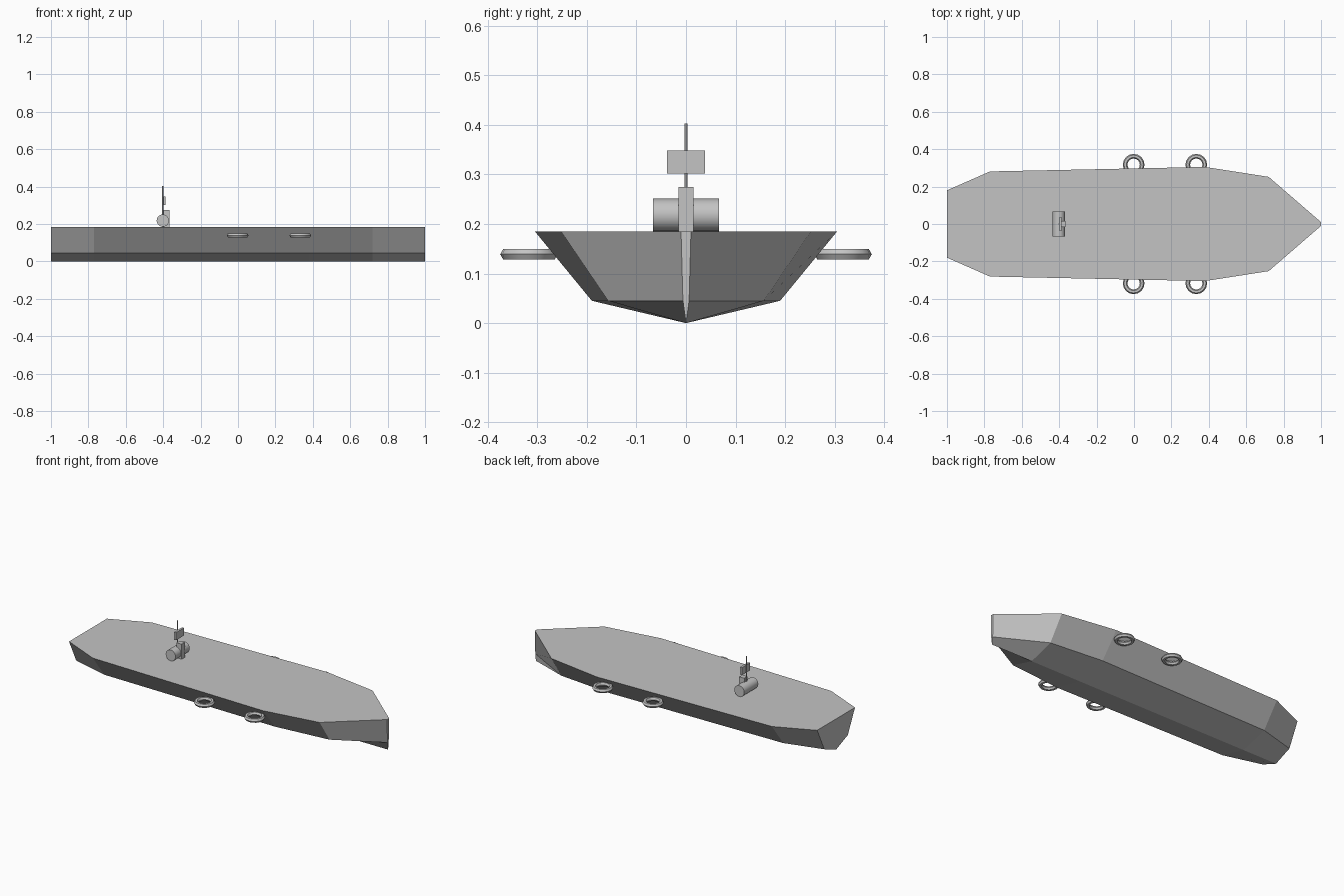
import bpy
import bmesh
from math import pi

cube = bpy.data.objects.get("Cube")
if cube:
    bpy.data.objects.remove(cube, do_unlink=True)

# Single painted-metal grey
grey = bpy.data.materials.new("plain grey")
grey.use_nodes = True
grey.diffuse_color = (0.55, 0.55, 0.55, 1)
grey.node_tree.nodes["Principled BSDF"].inputs["Base Color"].default_value = grey.diffuse_color

DECK_Z = 0.185
CHINE_Z = 0.045
CHINE_RATIO = 0.623


def finish(obj, name, smooth=False):
    obj.name = name
    obj.data.name = name
    obj.data.materials.append(grey)
    if smooth:
        bpy.ops.object.shade_smooth_by_angle(angle=pi / 4)
    return obj


def box(name, center, size):
    bpy.ops.mesh.primitive_cube_add(size=1, location=center)
    obj = bpy.context.object
    obj.scale = size
    bpy.ops.object.transform_apply(location=False, rotation=False, scale=True)
    return finish(obj, name)


def cylinder(name, center, radius, depth, sides, rotation=(0, 0, 0)):
    bpy.ops.mesh.primitive_cylinder_add(vertices=sides, radius=radius, depth=depth,
                                        location=center, rotation=rotation)
    return finish(bpy.context.object, name, smooth=True)


# Hull: V-bottomed cross-sections lofted from stern to bow
stations = [(-1, 0.18), (-0.77, 0.281), (0.38, 0.305), (0.72, 0.252), (1, 0.01)]
bm = bmesh.new()
sections = []
for x, half in stations:
    chine = half * CHINE_RATIO
    outline = [(half, DECK_Z), (chine, CHINE_Z), (0, 0), (-chine, CHINE_Z), (-half, DECK_Z)]
    sections.append([bm.verts.new((x, y, z)) for y, z in outline])
for a, b in zip(sections, sections[1:]):
    for i in range(len(a)):
        j = (i + 1) % len(a)
        bm.faces.new((a[i], a[j], b[j], b[i]))
bm.faces.new(sections[0])
bm.faces.new(sections[-1])
bmesh.ops.recalc_face_normals(bm, faces=bm.faces)
mesh = bpy.data.meshes.new("hull")
bm.to_mesh(mesh)
bm.free()
hull = bpy.data.objects.new("hull", mesh)
bpy.context.collection.objects.link(hull)
finish(hull, "hull")

# Side rings, two along each side
for side, label in ((1, "left"), (-1, "right")):
    for x, place in ((-0.002, "rear"), (0.333, "front")):
        bpy.ops.mesh.primitive_torus_add(major_segments=16, minor_segments=6,
                                         major_radius=0.0455, minor_radius=0.0125,
                                         location=(x, side * 0.317, 0.139))
        finish(bpy.context.object, f"{label}_{place}_ring", smooth=True)

# Deck equipment: drum lying across the deck, housing, mast and mast plate
cylinder("deck_drum", (-0.402, 0, 0.218), 0.033, 0.134, 24, (pi / 2, 0, 0))
box("drum_housing", (-0.382, 0, 0.23), (0.034, 0.03, 0.09))
cylinder("mast", (-0.402, 0, 0.294), 0.003, 0.218, 8)
box("mast_plate", (-0.393, 0, 0.325), (0.013, 0.076, 0.046))
